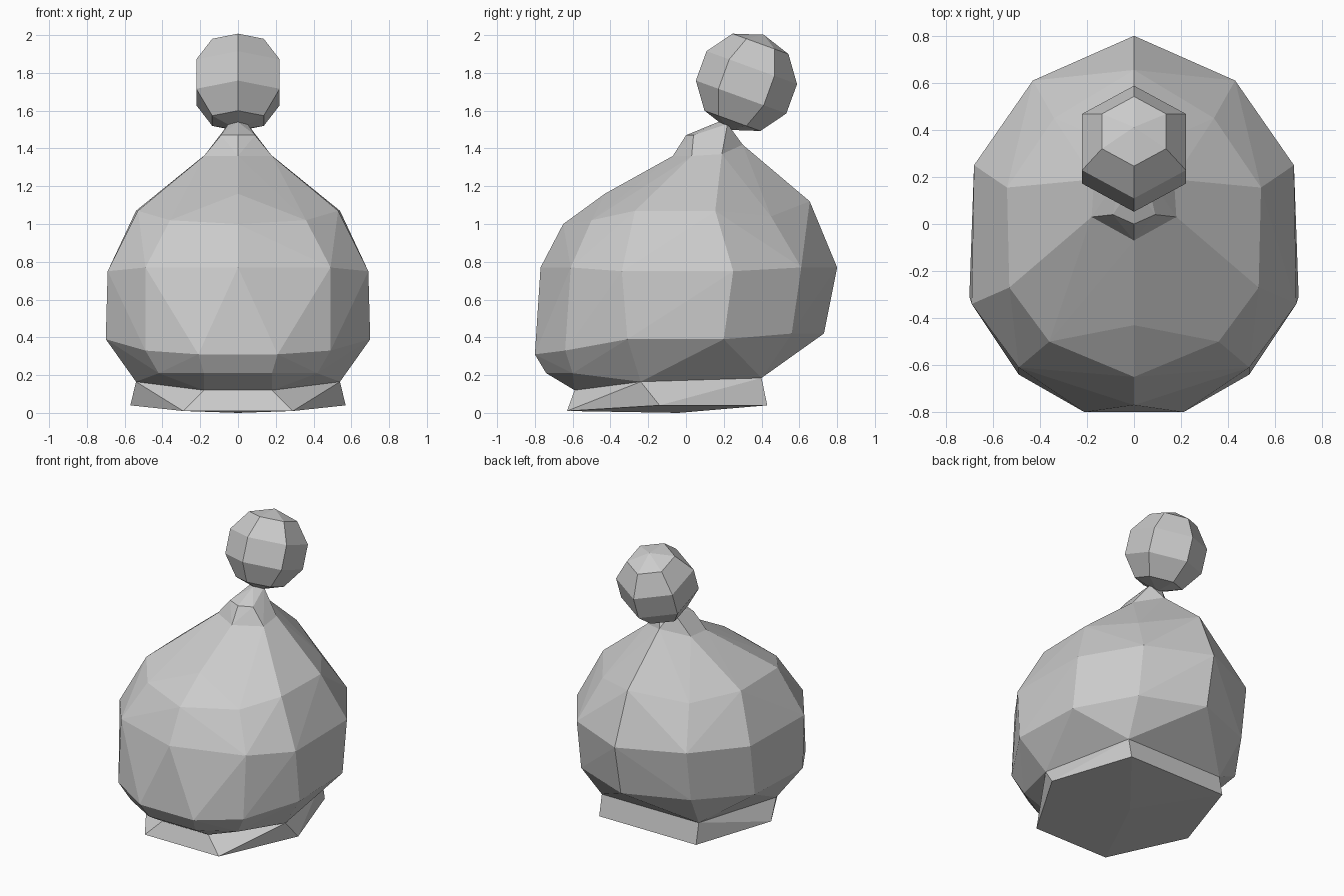
import bpy, bmesh, math
from mathutils import Matrix

if "Cube" in bpy.data.objects:
    bpy.data.objects.remove(bpy.data.objects["Cube"])

grey = bpy.data.materials.new("light_grey")
grey.diffuse_color = (0.6, 0.6, 0.6, 1)
grey.use_nodes = True
grey.node_tree.nodes["Principled BSDF"].inputs["Base Color"].default_value = grey.diffuse_color


def finish(name, bm):
    bmesh.ops.recalc_face_normals(bm, faces=bm.faces)
    mesh = bpy.data.meshes.new(name)
    bm.to_mesh(mesh)
    bm.free()
    mesh.materials.append(grey)
    obj = bpy.data.objects.new(name, mesh)
    bpy.context.collection.objects.link(obj)
    return obj


def faceted(name, half):
    """Convex faceted solid from half of its corners, mirrored over x = 0."""
    bm = bmesh.new()
    for x, y, z in half:
        for sx in ((x, -x) if x else (0,)):
            bm.verts.new((sx, y, z))
    out = bmesh.ops.convex_hull(bm, input=bm.verts)
    spare = [v for v in out["geom_interior"] if isinstance(v, bmesh.types.BMVert)]
    bmesh.ops.delete(bm, geom=spare, context='VERTS')
    return finish(name, bm)


# Corner rings shared by neighbouring parts
waist = [(.18, -.59, .12), (.54, -.24, .165), (.38, .40, .185)]
collar = [(0, -.07, 1.36), (.18, .03, 1.36), (.17, .19, 1.37), (0, .30, 1.42)]

# Rounded body, rings from bottom to top
body = waist + [
    (.18, -.74, .21), (.42, -.60, .21),
    (.21, -.80, .31), (.49, -.64, .33), (.70, -.31, .39),
    (.68, .20, .39), (.43, .56, .42), (0, .73, .42),
    (0, -.77, .77), (.49, -.61, .77), (.69, -.34, .75),
    (.68, .25, .75), (.43, .61, .77), (0, .80, .77),
    (0, -.65, 1.0), (.36, -.50, 1.02), (.53, -.27, 1.07),
    (.54, .155, 1.07), (.34, .45, 1.04), (0, .655, 1.12),
    (0, -.43, 1.16)] + collar
faceted("body", body)

# Flared six-sided foot
faceted("foot", waist + [(.29, -.63, .01), (.57, -.14, .04),
                         (.38, .43, .04), (0, -.04, 0)])

# Short leaning neck
faceted("neck", collar + [(0, 0, 1.47), (.09, .04, 1.47), (0, .17, 1.54),
                          (.05, .22, 1.53)])

# Tilted ball on top
bm = bmesh.new()
bmesh.ops.create_uvsphere(bm, u_segments=6, v_segments=5, radius=.268)
bm.transform(Matrix.Translation((0, .32, 1.75)) @ Matrix.Rotation(math.radians(-20), 4, 'X'))
finish("ball", bm)
